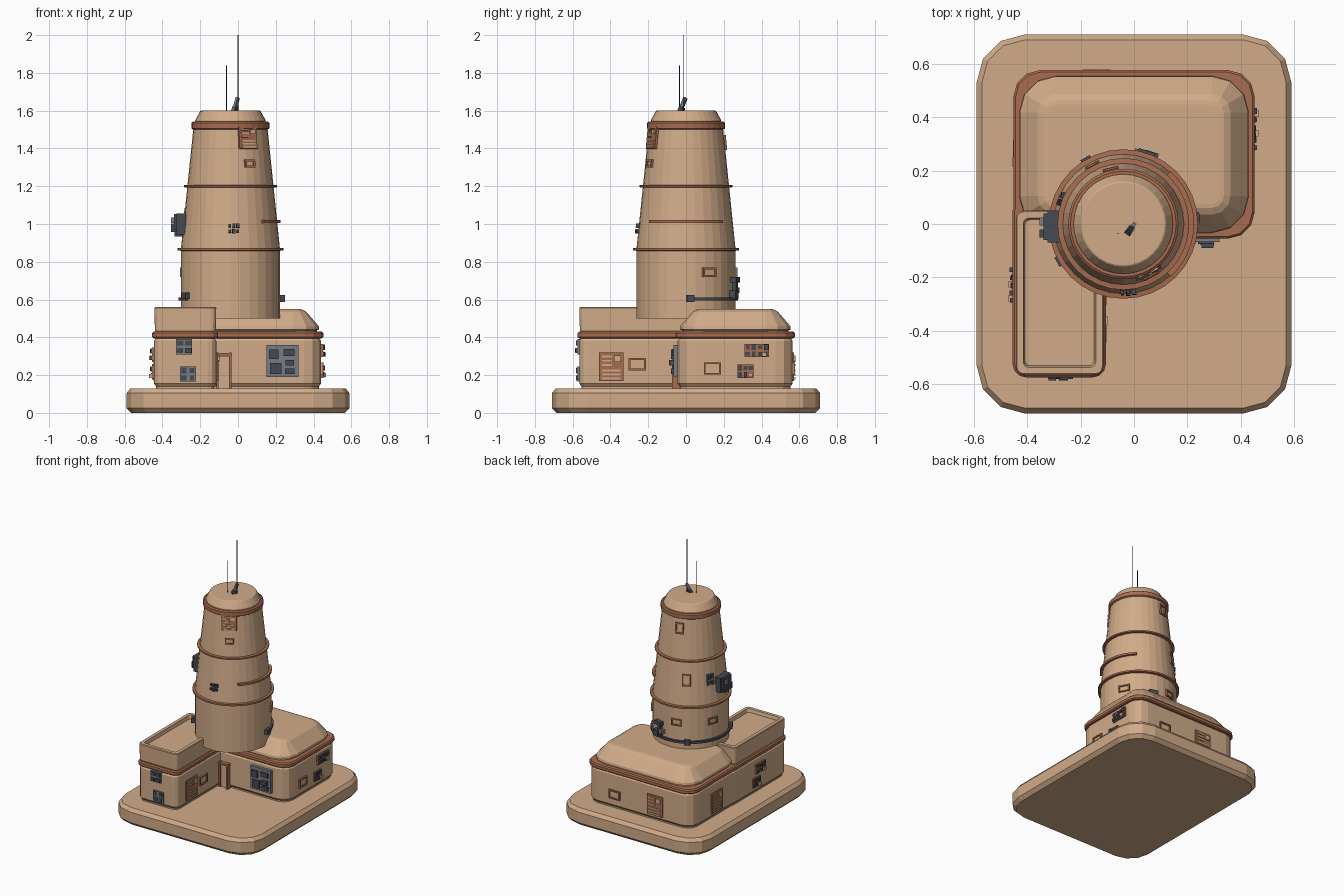
import bpy, bmesh, math, random
from mathutils import Matrix, Vector

random.seed(4)
cube = bpy.data.objects.get("Cube")
if cube:
    bpy.data.objects.remove(cube)


def material(name, rgb):
    m = bpy.data.materials.new(name)
    m.use_nodes = True
    m.diffuse_color = (*rgb, 1)
    m.node_tree.nodes["Principled BSDF"].inputs["Base Color"].default_value = (*rgb, 1)
    return m


TAN, BRICK, DARK, GREY, BLACK = range(5)
MATS = [material("sand plaster", (.64, .41, .25)), material("brick trim", (.39, .15, .08)),
        material("dark metal", (.06, .07, .085)), material("grey metal", (.19, .2, .22)),
        material("black wire", (.02, .02, .022))]
CX = -.04  # tower axis


def finish(name, bm, mat=None):
    bmesh.ops.recalc_face_normals(bm, faces=bm.faces)
    me = bpy.data.meshes.new(name)
    bm.to_mesh(me)
    bm.free()
    for m in (MATS if mat is None else [MATS[mat]]):
        me.materials.append(m)
    ob = bpy.data.objects.new(name, me)
    bpy.context.collection.objects.link(ob)
    return ob


def loft(name, rings, mat):
    """Skin a stack of closed rings and cap both ends."""
    bm = bmesh.new()
    rows = [[bm.verts.new(p) for p in ring] for ring in rings]
    n = len(rows[0])
    for a, b in zip(rows, rows[1:]):
        for i in range(n):
            j = (i + 1) % n
            bm.faces.new((a[i], a[j], b[j], b[i]))
    bm.faces.new(rows[0][::-1])
    bm.faces.new(rows[-1])
    return finish(name, bm, mat)


def slab(name, x0, x1, y0, y1, r, layers, mat, seg=3):
    """Rounded rectangle lofted through (inset, z) layers."""
    rings = []
    for inset, z in layers:
        rr = max(r - inset, .02)
        k = inset + rr
        corners = [(x1 - k, y1 - k), (x0 + k, y1 - k), (x0 + k, y0 + k), (x1 - k, y0 + k)]
        rings.append([(cx + rr * math.cos(a), cy + rr * math.sin(a), z)
                      for q, (cx, cy) in enumerate(corners)
                      for a in [(q + s / seg) * math.pi / 2 for s in range(seg + 1)]])
    return loft(name, rings, mat)


def turned(name, profile, mat, cx=CX, cy=0, n=32):
    """Solid of revolution from (radius, z) points."""
    return loft(name, [[(cx + r * math.cos(math.tau * i / n), cy + r * math.sin(math.tau * i / n), z)
                        for i in range(n)] for r, z in profile], mat)


def arc_band(name, r0, r1, z0, z1, a0, a1, mat, n=24):
    """Part of a hoop around the tower, angles in degrees."""
    rings = []
    for i in range(n + 1):
        a = math.radians(a0 + (a1 - a0) * i / n)
        rings.append([(CX + r * math.cos(a), r * math.sin(a), z)
                      for r, z in ((r0, z0), (r1, z0), (r1, z1), (r0, z1))])
    return loft(name, rings, mat)


def fitting(name, frame, parts):
    """Boxes (side, up, width, height, depth, material) standing on a wall frame."""
    bm = bmesh.new()
    for s, u, w, h, d, mat in parts:
        m = frame @ Matrix.Translation((d / 2 - .005, s, u)) @ Matrix.Diagonal((d + .01, w, h, 1))
        new = bmesh.ops.create_cube(bm, size=1, matrix=m)["verts"]
        for f in {f for v in new for f in v.link_faces}:
            f.material_index = mat
    return finish(name, bm)


def wall(x, y, z, azimuth):
    return Matrix.Translation((x, y, z)) @ Matrix.Rotation(math.radians(azimuth), 4, 'Z')


def tower_radius(z):
    return .262 if z < .87 else .262 - .067 * (z - .87) / .65


def on_tower(azimuth, z):
    a, r = math.radians(azimuth), tower_radius(z) - .003
    tilt = Matrix.Rotation(-.1 if z > .87 else 0, 4, 'Y')
    return wall(CX + r * math.cos(a), r * math.sin(a), z, azimuth) @ tilt


def window(w, h):
    t = .01
    return [(0, 0, w, h, .004, TAN)] + [p for s in (-1, 1) for p in (
        (s * (w - t) / 2, 0, t, h, .012, BRICK), (0, s * (h - t) / 2, w, t, .012, BRICK))]


def vent(w, h):
    parts = [(0, 0, w, h, .008, BRICK), (w * .25, h * .28, w * .28, h * .22, .016, TAN)]
    parts += [(-w * .18, h * (.36 - .15 * i), w * .4, h * .06, .014, TAN) for i in range(3)]
    return parts + [(0, h * (-.14 - .14 * i), w * .76, h * .06, .014, TAN) for i in range(3)]


def gadgets(w, h, cols, rows, plate=None, bit=DARK):
    parts = [] if plate is None else [(0, 0, w, h, .01, plate)]
    for c in range(cols):
        for r in range(rows):
            k = random.uniform(.5, .82)
            parts.append((w * ((c + .5) / cols - .5), h * ((r + .5) / rows - .5),
                          w / cols * k, h / rows * random.uniform(.5, .82),
                          random.uniform(.014, .022), bit))
    return parts


# Plinth
slab("plinth", -.59, .59, -.71, .71, .18, [(.025, 0), (0, .025), (0, .105), (.02, .13)], TAN)

# Rear hall with trim band and sloped roof
WALL = [(.012, .125), (.012, .14), (0, .155), (0, .38), (.012, .4)]
slab("hall_walls", -.44, .44, -.045, .565, .09, WALL, TAN)
slab("hall_trim", -.452, .452, -.055, .577, .1, [(.008, .395), (0, .402), (0, .422), (.008, .43)], BRICK)
slab("hall_roof", -.452, .452, -.055, .577, .16,
     [(.035, .42), (.035, .437), (.022, .442), (.025, .46), (.09, .535), (.115, .548), (.13, .55)], TAN)

# Front wing with trim band and walled flat roof
slab("wing_walls", -.445, -.115, -.565, .1, .045, WALL, TAN)
slab("wing_trim", -.455, -.105, -.575, .1, .05, [(.008, .395), (0, .402), (0, .422), (.008, .43)], BRICK)
slab("wing_parapet", -.443, -.115, -.565, .05, .03,
     [(.012, .42), (.003, .44), (0, .555), (.004, .56), (.028, .56), (.034, .535)], TAN)

# Doorway in the corner between wing and hall
fitting("doorway", wall(-.075, -.045, .13, -90),
        [(0, .085, .07, .17, .012, TAN), (-.034, .095, .012, .19, .022, BRICK),
         (.034, .095, .014, .19, .03, BRICK), (0, .18, .085, .014, .03, BRICK)])

# Tower body, hoops and cap
turned("tower", [(.262, .5), (.262, .87), (.195, 1.52)], TAN)
turned("lower_hoop", [(.262, .858), (.28, .86), (.28, .872), (.262, .874)], BRICK)
turned("middle_hoop", [(.228, 1.193), (.247, 1.195), (.247, 1.205), (.228, 1.207)], BRICK)
turned("top_hoop", [(.197, 1.5), (.207, 1.506), (.207, 1.535), (.198, 1.542)], BRICK)
turned("tower_cap", [(.188, 1.53), (.186, 1.55), (.16, 1.597), (.155, 1.6)], TAN)
arc_band("half_hoop", .235, .265, 1.005, 1.02, -48, 48, BRICK)

# Pipe round the tower foot with junction boxes
arc_band("foot_pipe", .258, .276, .595, .612, 5, 210, DARK, 40)
for i, a in enumerate((5, 120, 210)):
    fitting(f"pipe_box_{i}", on_tower(a, .605 if i < 2 else .62), [(0, 0, .04, .036, .028, DARK)])
fitting("pipe_valves", on_tower(72, .66),
        [(0, .045, .065, .03, .03, DARK), (.01, 0, .03, .1, .022, DARK),
         (-.02, -.035, .05, .045, .032, DARK), (.03, -.01, .03, .03, .025, GREY)])

# Tower windows: azimuth, height, width, tallness
for i, (a, z, w, h) in enumerate([(28, .745, .08, .05), (103, .745, .075, .05), (160, .745, .075, .05),
                                  (118, 1.06, .06, .085), (103, 1.43, .06, .08), (-62, 1.32, .06, .042)]):
    fitting(f"tower_window_{i}", on_tower(a, z), window(w, h))
fitting("tower_vent", on_tower(-63, 1.455), vent(.105, .115))
fitting("tower_gadgets", on_tower(-86, .975), gadgets(.065, .06, 3, 2))
fitting("tower_switch_panel", on_tower(158, 1.05), gadgets(.055, .08, 2, 2, GREY))

# Large service box on the tower's side
fitting("service_box", wall(-.285, -.01, 1, 180),
        [(0, 0, .12, .11, .04, DARK), (0, .01, .1, .085, .055, DARK), (-.02, .02, .03, .03, .07, GREY),
         (.025, -.02, .03, .045, .07, DARK), (0, -.05, .05, .03, .05, DARK)])

# Wall windows and vents: x, y, z, azimuth
for i, spot in enumerate([(.44, .14, .235, 0), (.2, .565, .235, 90), (-.115, -.258, .257, 0)]):
    fitting(f"wall_window_{i}", wall(*spot), window(.092, .066))
for i, spot in enumerate([(-.115, -.395, .245, 0), (-.138, .565, .245, 90), (-.44, .265, .245, 180)]):
    fitting(f"wall_vent_{i}", wall(*spot), vent(.13, .15))

# Wall machinery
fitting("front_panel", wall(.235, -.045, .275, -90),
        [(0, 0, .17, .17, .022, GREY), (-.045, .035, .05, .05, .034, DARK), (.035, .045, .06, .035, .03, DARK),
         (-.035, -.04, .06, .06, .03, DARK), (.04, -.01, .045, .03, .045, DARK),
         (.04, -.055, .05, .03, .034, DARK)])
for i, (x, z) in enumerate([(-.285, .35), (-.265, .205)]):
    fitting(f"wing_front_gadgets_{i}", wall(x, -.565, z, -90), gadgets(.085, .08, 2, 2, GREY))
for i, (x, y, z, a, w, c) in enumerate([(.44, .375, .33, 0, .13, 4), (.44, .315, .22, 0, .085, 3),
                                        (-.445, -.245, .31, 180, .11, 4), (-.445, -.2, .215, 180, .085, 3)]):
    fitting(f"side_gadgets_{i}", wall(x, y, z, a),
            gadgets(w, .07, c, 2, BRICK, DARK) + [(w * .3, -.02, .025, .022, .026, TAN)])

# Antennas and their bracket
turned("tall_antenna", [(.0025, 1.59), (.0025, 2)], BLACK, 0, -.012, 6)
turned("short_antenna", [(.0025, 1.59), (.0025, 1.84)], BLACK, -.06, -.035, 6)
lever = wall(-.012, -.018, 1.63, 55) @ Matrix.Rotation(.45, 4, 'Y')
fitting("antenna_bracket", lever, [(0, 0, .014, .085, .01, GREY), (0, -.025, .024, .025, .016, DARK)])
